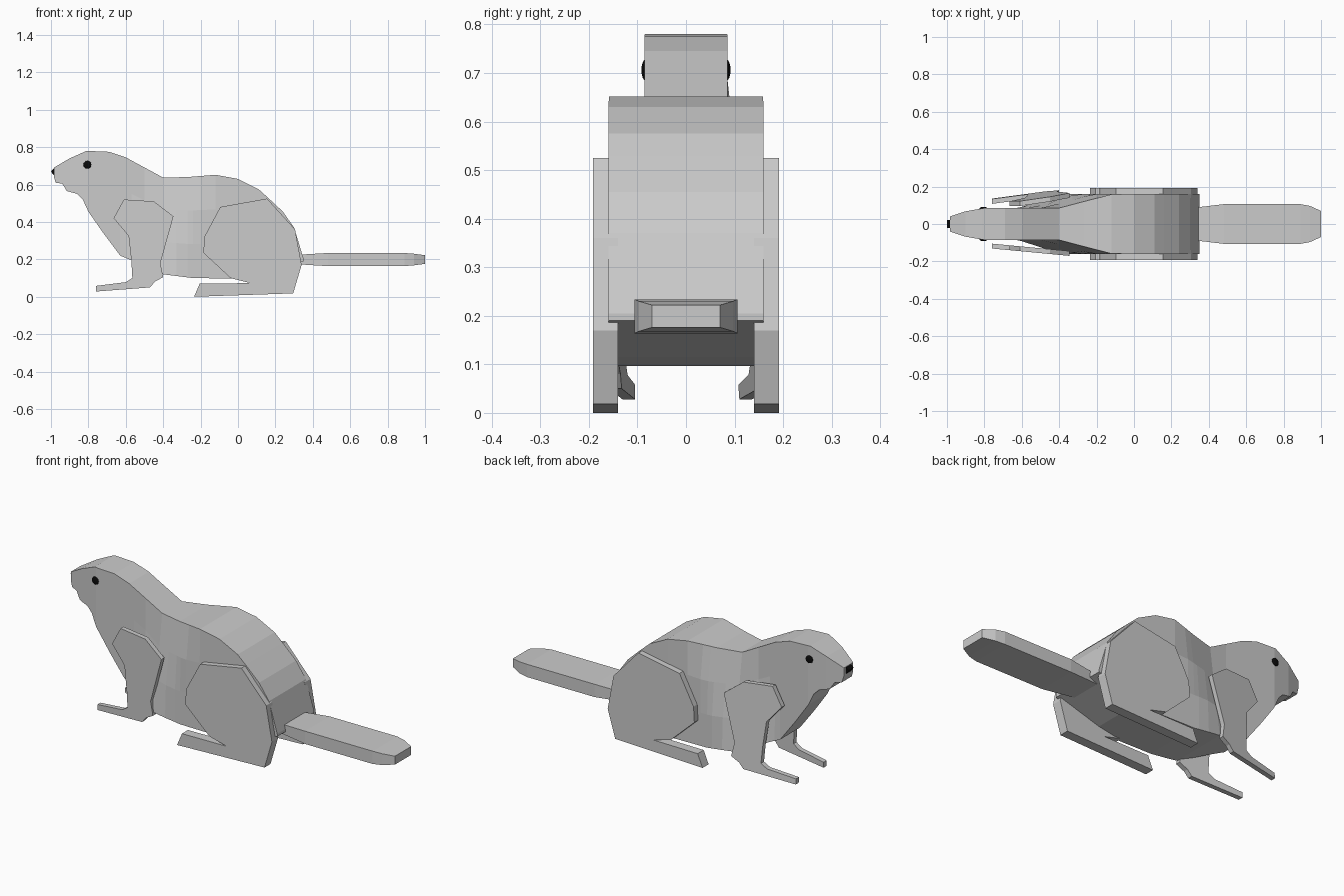
import bpy
import bmesh
from math import pi
from mathutils import Matrix

cube = bpy.data.objects.get("Cube")
if cube:
    bpy.data.objects.remove(cube, do_unlink=True)


def material(name, rgb):
    m = bpy.data.materials.new(name)
    m.use_nodes = True
    m.diffuse_color = (*rgb, 1)
    m.node_tree.nodes["Principled BSDF"].inputs["Base Color"].default_value = (*rgb, 1)
    return m


FUR = material("grey_fur", (0.6, 0.6, 0.6))
BLACK = material("black", (0.003, 0.003, 0.003))


def finish(name, bm, mat):
    bmesh.ops.remove_doubles(bm, verts=bm.verts, dist=1e-5)
    bmesh.ops.recalc_face_normals(bm, faces=bm.faces)
    mesh = bpy.data.meshes.new(name)
    bm.to_mesh(mesh)
    bm.free()
    mesh.materials.append(mat)
    ob = bpy.data.objects.new(name, mesh)
    bpy.context.collection.objects.link(ob)
    return ob


def interp(points, x):
    """Piecewise linear value at x, clamped at both ends."""
    if x <= points[0][0]:
        return points[0][1]
    for (x0, a), (x1, b) in zip(points, points[1:]):
        if x <= x1:
            return a + (b - a) * (x - x0) / (x1 - x0)
    return points[-1][1]


def loft(name, rings, mat):
    """Skin a list of closed cross-sections and cap the ends."""
    bm = bmesh.new()
    rows = [[bm.verts.new(p) for p in ring] for ring in rings]
    n = len(rows[0])
    for a, b in zip(rows, rows[1:]):
        for i in range(n):
            j = (i + 1) % n
            bm.faces.new((a[i], a[j], b[j], b[i]))
    bm.faces.new(rows[0])
    bm.faces.new(rows[-1])
    return finish(name, bm, mat)


def slab(name, outline, mid_y, thick, mat):
    """Side outline in x, z given a thickness around the surface mid_y(x, z)."""
    sides = [[(x, mid_y(x, z) + s * thick / 2, z) for x, z in outline] for s in (-1, 1)]
    return loft(name, sides, mat)


# Body: back and belly lines
back = [(-0.985, 0.69), (-0.9, 0.74), (-0.81, 0.78), (-0.69, 0.775), (-0.6, 0.745),
        (-0.4, 0.637), (-0.27, 0.64), (-0.12, 0.652), (0, 0.63), (0.11, 0.575),
        (0.16, 0.53), (0.24, 0.455), (0.3, 0.37), (0.35, 0.205)]
belly = [(-0.985, 0.645), (-0.975, 0.61), (-0.94, 0.605), (-0.915, 0.565), (-0.86, 0.55),
         (-0.83, 0.52), (-0.8, 0.455), (-0.72, 0.34), (-0.63, 0.22), (-0.57, 0.195),
         (-0.4, 0.12), (-0.24, 0.1), (0, 0.097), (0.1, 0.115), (0.35, 0.19)]
muzzle = [(-0.985, 0.04), (-0.9, 0.068), (-0.8, 0.085)]


def half_width(x, z):
    # The flare into the shoulders starts further forward low down
    start = -0.4 - 0.52 * (0.64 - z)
    shoulder = 0.075 * min(1, max(0, (x - start) / 0.28))
    return interp(muzzle, x) + shoulder


rings = []
for x in sorted({p[0] for p in back + belly} | {-0.5, -0.33, -0.2}):
    lo, hi = interp(belly, x), interp(back, x)
    heights = [lo + (hi - lo) * t / 3 for t in range(4)]
    rings.append([(x, -half_width(x, z), z) for z in heights]
                 + [(x, half_width(x, z), z) for z in reversed(heights)])
loft("body", rings, FUR)

# Flat tail: x, half width, half thickness
tail = [(0.3, 0.085, 0.025), (0.345, 0.09, 0.027), (0.48, 0.106, 0.035),
        (0.89, 0.106, 0.035), (0.94, 0.097, 0.031), (1, 0.07, 0.023)]
loft("tail", [[(x, w * a, 0.199 + h * b) for a, b in ((-1, -1), (1, -1), (1, 1), (-1, 1))]
              for x, w, h in tail], FUR)

# Legs
hind = [(-0.095, 0.48), (0.155, 0.525), (0.305, 0.36), (0.34, 0.17), (0.295, 0.018),
        (-0.235, 0), (-0.205, 0.07), (0.065, 0.073), (-0.04, 0.1), (-0.185, 0.235),
        (-0.18, 0.32)]
fore = [(-0.665, 0.42), (-0.61, 0.52), (-0.45, 0.51), (-0.345, 0.43), (-0.415, 0.18),
        (-0.4, 0.105), (-0.445, 0.08), (-0.47, 0.05), (-0.76, 0.028), (-0.76, 0.058),
        (-0.6, 0.078), (-0.565, 0.1), (-0.57, 0.19), (-0.585, 0.325)]
for side, s in (("left", 1), ("right", -1)):
    slab(side + "_hind_leg", hind, lambda x, z: s * 0.166, 0.052, FUR)
slab("right_front_leg", fore, lambda x, z: -0.118 - 0.095 * (x + 0.76), 0.026, FUR)
slab("left_front_leg", fore,
     lambda x, z: 0.122 + 0.14 * (x + 0.76) - 0.07 * (z - 0.04), 0.026, FUR)

# Eyes
for side, s in (("left", 1), ("right", -1)):
    bm = bmesh.new()
    bmesh.ops.create_uvsphere(bm, u_segments=12, v_segments=8, radius=0.022)
    bm.transform(Matrix.Translation((-0.805, s * 0.083, 0.706))
                 @ Matrix.Diagonal((1, 0.4, 1, 1)) @ Matrix.Rotation(pi / 2, 4, "X"))
    finish(side + "_eye", bm, BLACK)

# Nose wedge
slab("nose", [(-1, 0.672), (-0.98, 0.692), (-0.98, 0.645), (-0.993, 0.66)],
     lambda x, z: 0, 0.044, BLACK)
